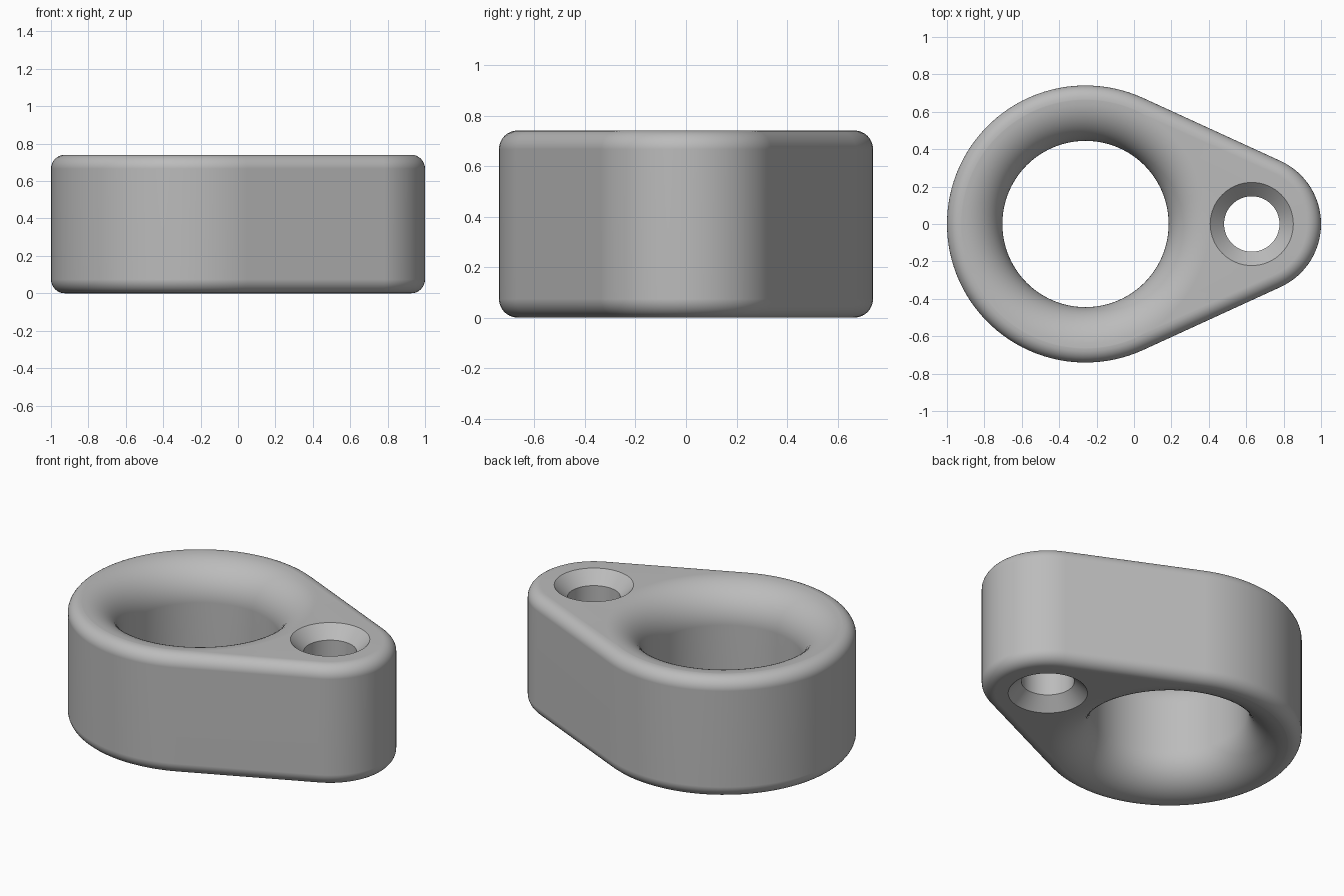
import bpy, bmesh, math

U = 2 / 27                       # design unit
H = 10 * U                       # body height
BIG_X, SMALL_X = -3.5 * U, 8.5 * U
BIG_R, SMALL_R = 10 * U, 5 * U
EDGE, FLARE = U, 2.95 * U        # outer fillet and hole flare radii

cube = bpy.data.objects.get("Cube")
if cube:
    bpy.data.objects.remove(cube, do_unlink=True)


def arc(cx, r, a0, a1, n, closed=False):
    steps = n if closed else n - 1
    return [(cx + r * math.cos(a0 + (a1 - a0) * i / steps),
             r * math.sin(a0 + (a1 - a0) * i / steps)) for i in range(n)]


def teardrop(inset):
    """Two arcs joined by their common tangents."""
    t = math.acos((BIG_R - SMALL_R) / (SMALL_X - BIG_X))
    return (arc(SMALL_X, SMALL_R - inset, -t, t, 32)
            + arc(BIG_X, BIG_R - inset, t, 2 * math.pi - t, 72))


def circle(cx, r, n):
    return arc(cx, r, 0, 2 * math.pi, n, True)


def mirrored(profile):
    """Complete a lower-half profile of (offset, z) with its top half."""
    return profile + [(d, H - z) for d, z in reversed(profile)]


def rounded(r, n):
    """Quarter-round from the flat face to the vertical wall."""
    angles = [math.pi / 2 * i / n for i in range(n + 1)]
    return mirrored([(r * (1 - math.sin(a)), r * (1 - math.cos(a))) for a in angles])


def loft(bm, outline, profile):
    """Skin the wall through one outline per profile point."""
    rings = [[bm.verts.new((x, y, z)) for x, y in outline(d)] for d, z in profile]
    n = len(rings[0])
    for low, high in zip(rings, rings[1:]):
        for i in range(n):
            j = (i + 1) % n
            bm.faces.new((low[i], low[j], high[j], high[i]))
    return rings[0], rings[-1]


bm = bmesh.new()
walls = [
    # rounded outside wall
    loft(bm, teardrop, rounded(EDGE, 8)),
    # large flared hole
    loft(bm, lambda d: circle(BIG_X, 6 * U + d, 96), rounded(FLARE, 14)),
    # small hole, countersunk at both ends
    loft(bm, lambda d: circle(SMALL_X, 2 * U + d, 64), mirrored([(U, 0), (0, U)])),
]
# flat bottom and top between the outline and the holes
for end in (0, 1):
    edges = []
    for wall in walls:
        ring = wall[end]
        edges += [bm.edges.get((a, b)) for a, b in zip(ring, ring[1:] + ring[:1])]
    bmesh.ops.triangle_fill(bm, use_beauty=True, edges=edges)
bmesh.ops.recalc_face_normals(bm, faces=bm.faces)

mesh = bpy.data.meshes.new("link_plate")
bm.to_mesh(mesh)
bm.free()
body = bpy.data.objects.new("link_plate", mesh)
bpy.context.collection.objects.link(body)

# plain grey finish
grey = bpy.data.materials.new("plain_grey")
grey.use_nodes = True
colour = (0.5, 0.5, 0.5, 1)
grey.diffuse_color = colour
grey.node_tree.nodes["Principled BSDF"].inputs["Base Color"].default_value = colour
mesh.materials.append(grey)

bpy.ops.object.select_all(action="DESELECT")
body.select_set(True)
bpy.context.view_layer.objects.active = body
bpy.ops.object.shade_smooth_by_angle(angle=math.radians(30))
weighted = body.modifiers.new("even_shading", "WEIGHTED_NORMAL")
weighted.keep_sharp = True
